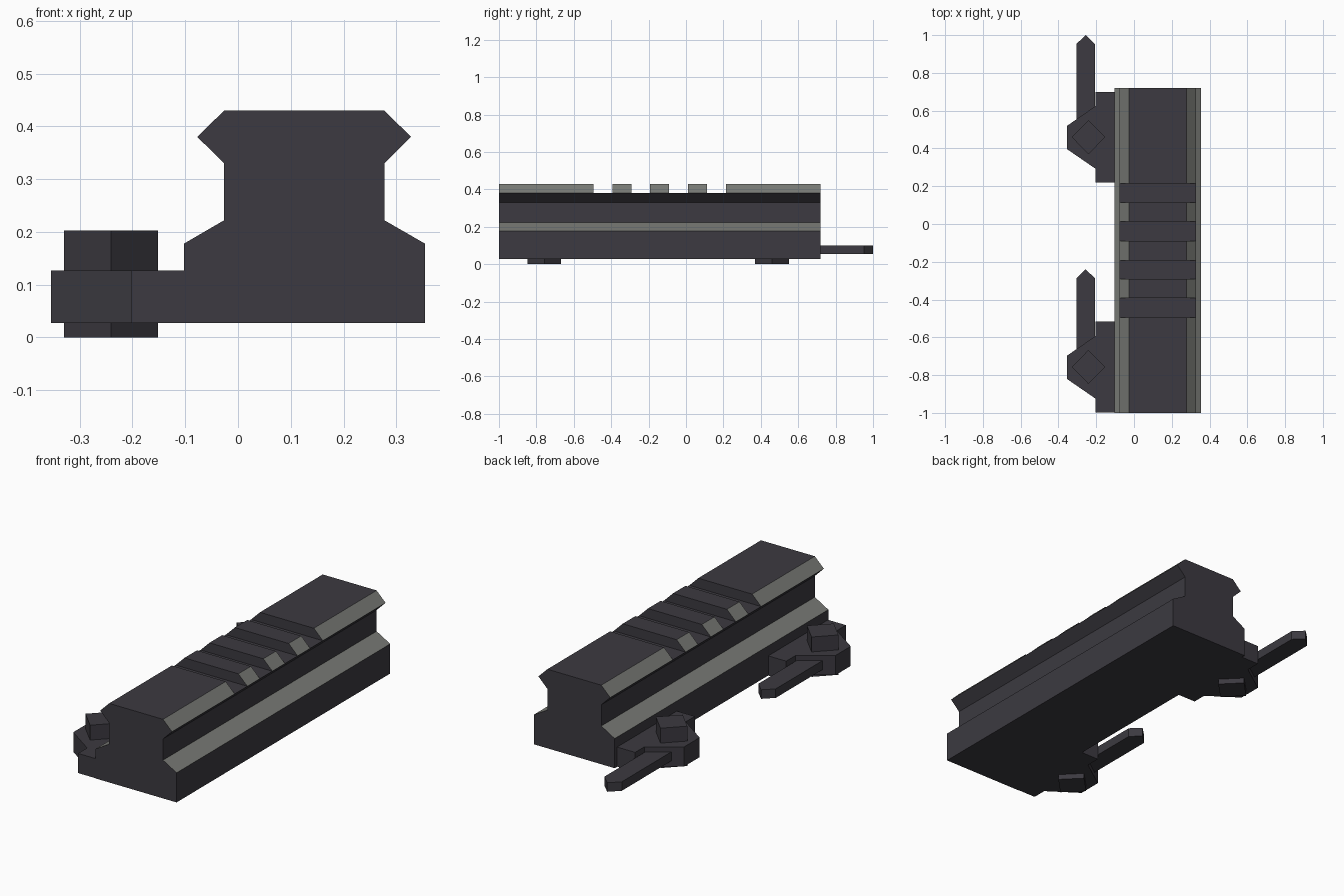
import bpy, bmesh
from mathutils import Vector

old = bpy.data.objects.get("Cube")
if old:
    bpy.data.objects.remove(old, do_unlink=True)


def material(name, rgb):
    mat = bpy.data.materials.new(name)
    mat.use_nodes = True
    mat.diffuse_color = (*rgb, 1)
    mat.node_tree.nodes["Principled BSDF"].inputs["Base Color"].default_value = (*rgb, 1)
    return mat


DARK = material("charcoal", (0.045, 0.042, 0.052))
WORN = material("worn grey edge", (0.19, 0.195, 0.18))


def finish(name, bm, mats):
    """Clean the mesh and link it as an object."""
    bmesh.ops.remove_doubles(bm, verts=bm.verts, dist=0.0005)
    bmesh.ops.recalc_face_normals(bm, faces=bm.faces)
    mesh = bpy.data.meshes.new(name)
    for mat in mats:
        mesh.materials.append(mat)
    if len(mats) > 1:  # upward slopes are worn
        for face in bm.faces:
            face.normal_update()
            face.material_index = int(0.3 < face.normal.z < 0.95)
    bm.to_mesh(mesh)
    bm.free()
    obj = bpy.data.objects.new(name, mesh)
    bpy.context.collection.objects.link(obj)
    return obj


def loft(name, sections, mats):
    """Skin equal-length point loops and cap both ends."""
    bm = bmesh.new()
    rings = [[bm.verts.new(p) for p in s] for s in sections]
    n = len(rings[0])
    for a, b in zip(rings, rings[1:]):
        for i in range(n):
            j = (i + 1) % n
            bm.faces.new((a[i], a[j], b[j], b[i]))
    bm.faces.new(rings[0])
    bm.faces.new(rings[-1])
    return finish(name, bm, mats)


def plate(name, outline, low, high):
    """Raise a flat outline between two heights."""
    return loft(name, [[Vector((x, y, z)) for x, y in outline] for z in (low, high)], [DARK])


# Rail: one half profile mirrored about its own centre line
CENTRE = 0.1255
SHOULDER, LIP = 0.38, 0.43
half = [(0.152, 0.222), (0.152, 0.33), (0.2025, SHOULDER), (0.152, LIP)]
right = [(0.354, 0.027), (0.354, 0.178)] + [(CENTRE + w, z) for w, z in half]
left = [(CENTRE - w, z) for w, z in reversed(half)] + [(-0.102, 0.178), (-0.102, 0.027)]


def rail_section(y, grooved):
    points = []
    for x, z in right + left:
        if grooved and z == LIP:  # collapse the top lip onto the shoulder
            x, z = CENTRE + (0.2025 if x > CENTRE else -0.2025), SHOULDER
        points.append(Vector((x, y, z)))
    return points


sections = [rail_section(-1, False)]
for start, end in [(-0.495, -0.393), (-0.292, -0.192), (-0.09, 0.012), (0.113, 0.215)]:
    sections += [rail_section(start, False), rail_section(start, True),
                 rail_section(end, True), rail_section(end, False)]
sections.append(rail_section(0.72, False))
loft("rail_body", sections, [DARK, WORN])

# Two clamps along the right side
for label, y, handle_y in (("front", -0.757, -0.24), ("rear", 0.46, 1.0)):
    plate(label + "_clamp_block",
          [(-0.203, y - 0.241), (-0.10, y - 0.241), (-0.10, y + 0.24), (-0.203, y + 0.24)],
          0.027, 0.127)
    plate(label + "_clamp_hub",
          [(-0.203, y - 0.168), (-0.203, y + 0.165), (-0.354, y + 0.06), (-0.354, y - 0.064)],
          0.027, 0.127)
    plate(label + "_clamp_lever",
          [(-0.305, y), (-0.207, y), (-0.207, handle_y - 0.047),
           (-0.256, handle_y), (-0.305, handle_y - 0.047)],
          0.055, 0.101)
    plate(label + "_clamp_bolt",
          [(-0.241, y - 0.09), (-0.152, y), (-0.241, y + 0.09), (-0.33, y)],
          0.0, 0.203)
